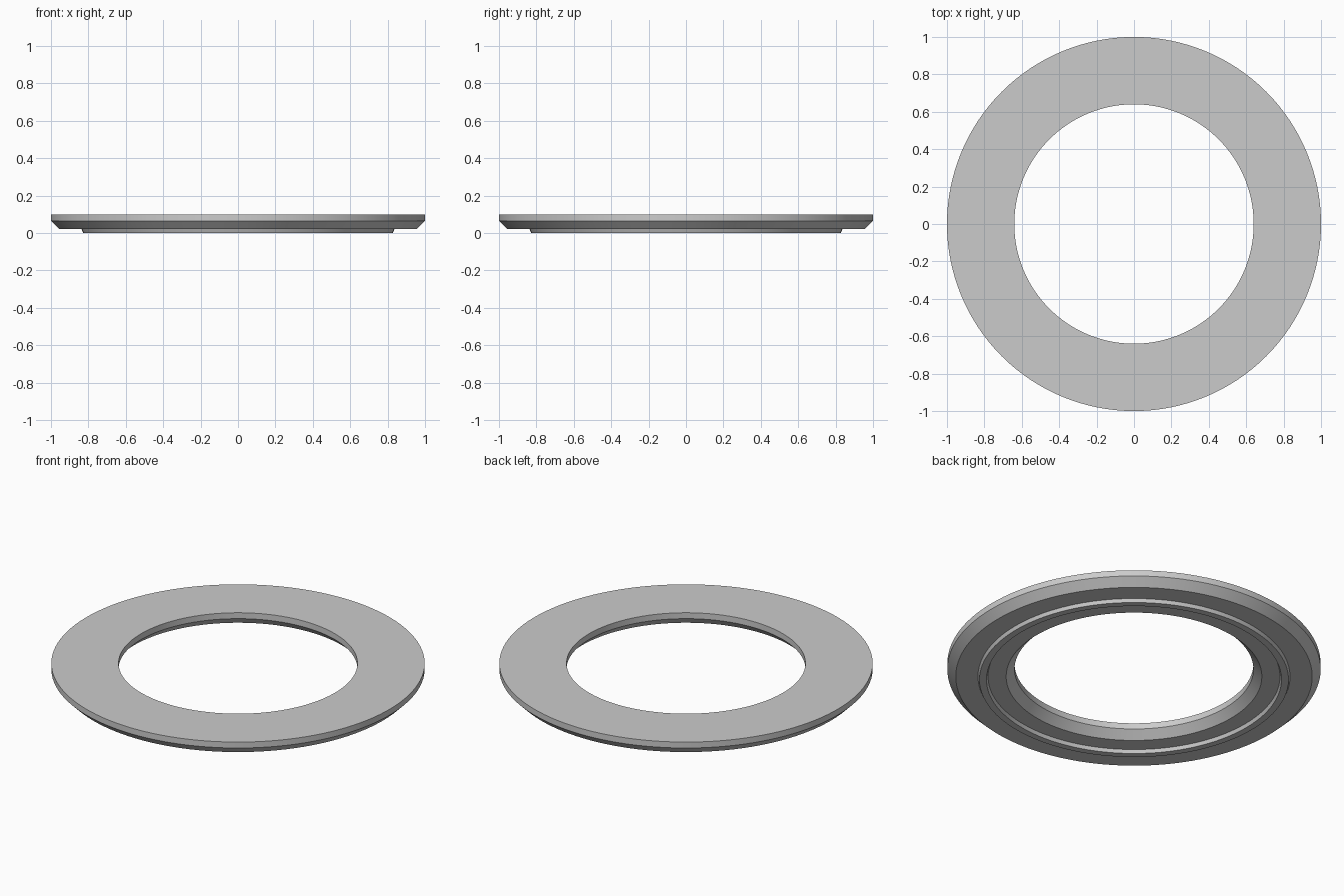
import bpy, bmesh
from math import cos, sin, tau

cube = bpy.data.objects.get("Cube")
if cube:
    bpy.data.objects.remove(cube, do_unlink=True)

SEGMENTS = 128

grey = bpy.data.materials.new("light grey")
grey.use_nodes = True
colour = (0.6, 0.6, 0.6, 1)
grey.diffuse_color = colour
grey.node_tree.nodes["Principled BSDF"].inputs["Base Color"].default_value = colour


def lathe(name, profile):
    """Sweep a closed (radius, height) outline around the z axis."""
    bm = bmesh.new()
    rings = []
    for i in range(SEGMENTS):
        a = tau * i / SEGMENTS
        rings.append([bm.verts.new((r * cos(a), r * sin(a), z)) for r, z in profile])
    for i, ring in enumerate(rings):
        following = rings[(i + 1) % SEGMENTS]
        for j in range(len(profile)):
            k = (j + 1) % len(profile)
            bm.faces.new((ring[j], following[j], following[k], ring[k]))
    bmesh.ops.recalc_face_normals(bm, faces=bm.faces)
    mesh = bpy.data.meshes.new(name)
    bm.to_mesh(mesh)
    bm.free()
    mesh.materials.append(grey)
    obj = bpy.data.objects.new(name, mesh)
    bpy.context.collection.objects.link(obj)
    bpy.ops.object.select_all(action="DESELECT")
    obj.select_set(True)
    bpy.context.view_layer.objects.active = obj
    bpy.ops.object.shade_smooth_by_angle(angle=0.35)
    return obj


# Flat ring: chamfered under both rims, with a narrow raised bead underneath
lathe("flat_ring", [
    (0.64, 0.10), (0.64, 0.065), (0.685, 0.02),
    (0.782, 0.02), (0.79, 0.0), (0.828, 0.0), (0.836, 0.02),
    (0.955, 0.02), (1.0, 0.065), (1.0, 0.10),
])
